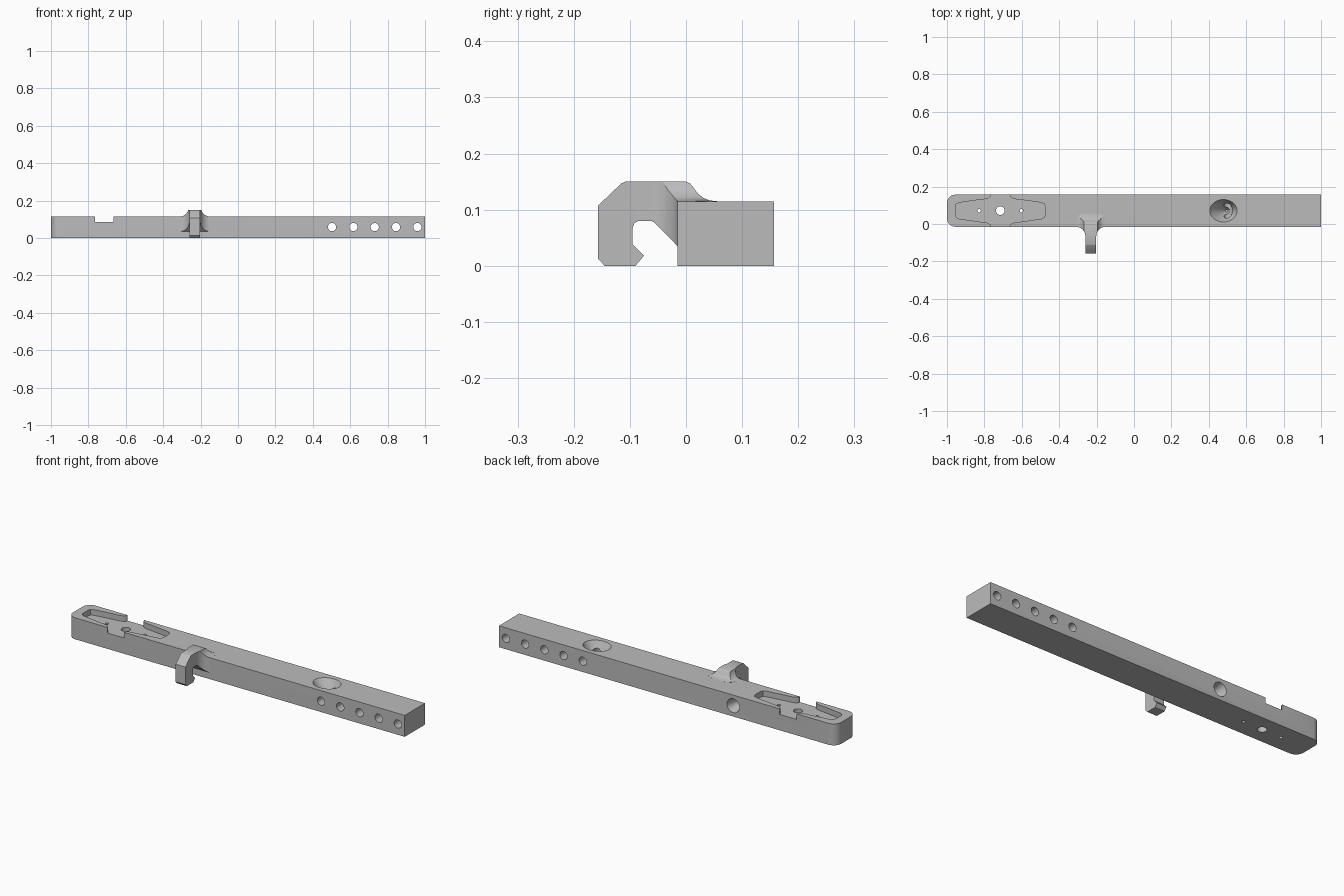
import bpy, bmesh, math

if "Cube" in bpy.data.objects:
    bpy.data.objects.remove(bpy.data.objects["Cube"])

grey = bpy.data.materials.new("plain grey")
grey.diffuse_color = (0.5, 0.5, 0.5, 1)
grey.use_nodes = True
grey.node_tree.nodes["Principled BSDF"].inputs["Base Color"].default_value = grey.diffuse_color

Y0, Y1, H = -0.015, 0.157, 0.115      # bar front, back and height
YC = (Y0 + Y1) / 2


def loft(name, rings):
    """Closed solid through a list of equal-length point rings."""
    bm = bmesh.new()
    vs = [[bm.verts.new(p) for p in r] for r in rings]
    n = len(rings[0])
    for a, b in zip(vs, vs[1:]):
        for i in range(n):
            j = (i + 1) % n
            bm.faces.new((a[i], a[j], b[j], b[i]))
    bm.faces.new(vs[0])
    bm.faces.new(vs[-1])
    bmesh.ops.recalc_face_normals(bm, faces=bm.faces)
    me = bpy.data.meshes.new(name)
    bm.to_mesh(me)
    bm.free()
    me.materials.append(grey)
    ob = bpy.data.objects.new(name, me)
    bpy.context.collection.objects.link(ob)
    return ob


def prism(name, pts, axis, lo, hi):
    place = {"x": lambda a, b, t: (t, a, b),
             "y": lambda a, b, t: (a, t, b),
             "z": lambda a, b, t: (a, b, t)}[axis]
    return loft(name, [[place(a, b, t) for a, b in pts] for t in (lo, hi)])


def arc(cx, cy, r, a0, a1, n=8):
    return [(cx + r * math.cos(math.radians(a0 + (a1 - a0) * i / n)),
             cy + r * math.sin(math.radians(a0 + (a1 - a0) * i / n))) for i in range(n + 1)]


def circle(cx, cy, rx, ry=None, n=32):
    ry = ry or rx
    return [(cx + rx * math.cos(math.tau * i / n), cy + ry * math.sin(math.tau * i / n)) for i in range(n)]


def boolean(ob, other, op):
    m = ob.modifiers.new("cut", "BOOLEAN")
    m.operation, m.solver, m.object = op, "EXACT", other
    bpy.context.view_layer.objects.active = ob
    bpy.ops.object.modifier_apply(modifier=m.name)
    bpy.data.objects.remove(other)


# Bar with one rounded end
r = 0.045
bar = prism("bar", [(1, Y0), (1, Y1)] + arc(-1 + r, Y1 - r, r, 90, 180, 6)
            + arc(-1 + r, Y0 + r, r, 180, 270, 6), "z", 0, H)

# Hook: side profile, narrowed by flaring plan and front profiles
HX, W, F = -0.231, 0.029, 0.05
side = [(-0.157, 0.013), (-0.145, 0), (-0.09, 0), (-0.075, 0.018), (-0.095, 0.038),
        (-0.095, 0.068), (-0.092, 0.076), (-0.085, 0.08), (-0.062, 0.08), (-0.056, 0.077),
        (-0.015, 0.035), (0.02, 0.035), (0.02, 0.09), (0.055, 0.09)]
side += [(0.055, 0.1151), (0.042, 0.1165), (0.031, 0.121), (0.022, 0.128), (0.012, 0.141),
         (0.007, 0.147), (0, 0.15), (-0.108, 0.15), (-0.115, 0.147), (-0.157, 0.107)]
hook = prism("hook", side, "x", HX - 0.1, HX + 0.1)
half = [(W, -0.2)] + arc(W + F, Y0 - F, F, 180, 90) + arc(W + F - 0.045, 0.012, 0.045, 0, 80)
plan = [(HX + a, b) for a, b in half] + [(HX - a, b) for a, b in reversed(half)]
boolean(hook, prism("plan", plan, "z", -0.1, 0.3), "INTERSECT")
half = [(0.09, -0.1), (0.09, H)] + arc(W + F, H + 0.045, 0.045, 270, 180) + [(W, 0.3)]
front = [(HX + a, b) for a, b in half] + [(HX - a, b) for a, b in reversed(half)]
boolean(hook, prism("front", front, "y", -0.3, 0.3), "INTERSECT")
boolean(bar, hook, "UNION")

# Tapered pocket that opens into a cross notch
PX = -0.715
quarter = [(0.24, 0.02), (0.235, 0.036), (0.22, 0.043), (0.165, 0.051), (0.11, 0.059),
           (0.085, 0.061), (0.065, 0.066), (0.054, 0.074), (0.05, 0.082), (0.05, 0.12)]
top = quarter + [(-a, b) for a, b in reversed(quarter)]
outline = top + [(-a, -b) for a, b in top]
boolean(bar, prism("pocket", [(PX + a, YC + b) for a, b in outline], "z", 0.085, 0.2), "DIFFERENCE")

# Screw holes through the pocket floor
for dx, rad in ((0, 0.023), (-0.113, 0.009), (0.113, 0.009)):
    boolean(bar, prism("screw_hole", circle(PX + dx, YC, rad), "z", -0.1, 0.2), "DIFFERENCE")

# Row of cross holes
for i in range(5):
    boolean(bar, prism("cross_hole", circle(0.503 + 0.114 * i, 0.058, 0.022), "y", -0.2, 0.3), "DIFFERENCE")

# Slanted conical recess in the top
rings = []
for z, cx, rx, ry in ((H + 0.02, 0.475, 0.084, 0.068), (H, 0.478, 0.073, 0.06),
                      (0.015, 0.495, 0.007, 0.007)):
    rings.append([(x, y, z) for x, y in circle(cx, YC, rx, ry)])
boolean(bar, loft("top_recess", rings), "DIFFERENCE")

# Round tapered recess in the back
rings = []
for y, rad in ((Y1 + 0.02, 0.043), (Y1, 0.037), (Y1 - 0.11, 0.007)):
    rings.append([(x, y, z) for x, z in circle(-0.39, 0.058, rad)])
boolean(bar, loft("back_recess", rings), "DIFFERENCE")

bar.name = "bar_with_hook"
bpy.ops.object.select_all(action="DESELECT")
bar.select_set(True)
bpy.context.view_layer.objects.active = bar
bpy.ops.object.shade_smooth_by_angle(angle=math.radians(30))
